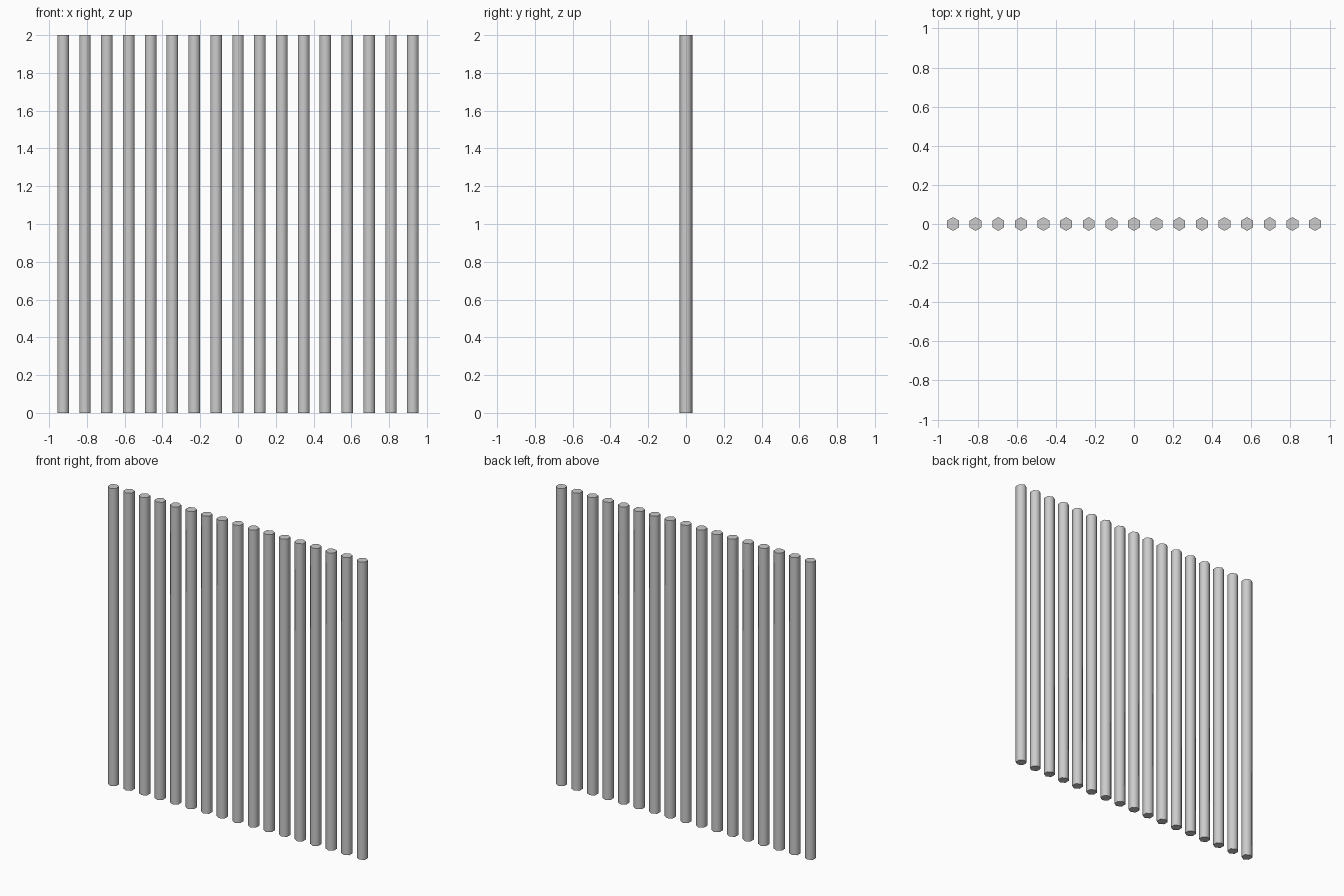
import bpy
from math import radians

if "Cube" in bpy.data.objects:
    bpy.data.objects.remove(bpy.data.objects["Cube"])

COUNT = 17        # bars in the row
PITCH = 0.1157    # centre-to-centre spacing
RADIUS = 0.035
HEIGHT = 2.0

# Row of upright six-sided bars, points facing front and back
for i in range(COUNT):
    x = (i - (COUNT - 1) / 2) * PITCH
    bpy.ops.mesh.primitive_cylinder_add(
        vertices=6, radius=RADIUS, depth=HEIGHT, location=(x, 0, HEIGHT / 2))
    bar = bpy.context.object
    bar.name = f"vertical_bar_{i + 1:02d}"
    # Rounded-looking sides, crisp end caps
    bpy.ops.object.shade_smooth_by_angle(angle=radians(65))
